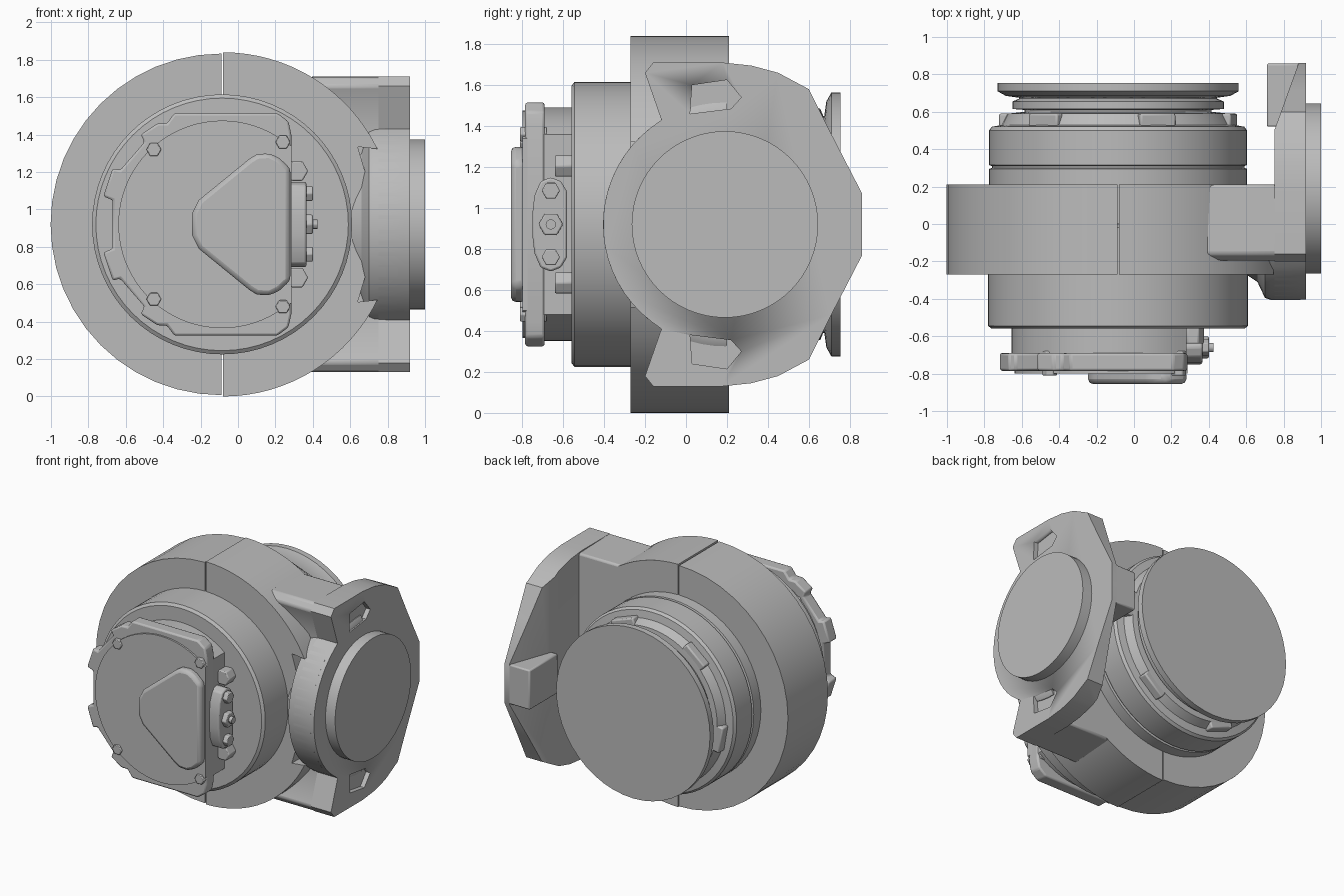
import bpy, bmesh, math
from mathutils import Vector, Matrix

cube = bpy.data.objects.get("Cube")
if cube:
    bpy.data.objects.remove(cube, do_unlink=True)

grey = bpy.data.materials.new("cast grey")
grey.use_nodes = True
GREY = (0.5, 0.5, 0.5, 1)
grey.diffuse_color = GREY
grey.node_tree.nodes["Principled BSDF"].inputs["Base Color"].default_value = GREY

CX, CZ = -0.085, 0.92      # main drum axis, along y
HY = 0.19                  # side hub axis, along x


def finish(bm, name, bevel=0.0, angle=30):
    bmesh.ops.recalc_face_normals(bm, faces=bm.faces)
    mesh = bpy.data.meshes.new(name)
    bm.to_mesh(mesh)
    bm.free()
    mesh.materials.append(grey)
    ob = bpy.data.objects.new(name, mesh)
    bpy.context.collection.objects.link(ob)
    if bevel:
        mod = ob.modifiers.new("Bevel", 'BEVEL')
        mod.width, mod.segments, mod.limit_method = bevel, 2, 'ANGLE'
    bpy.ops.object.select_all(action='DESELECT')
    ob.select_set(True)
    bpy.context.view_layer.objects.active = ob
    bpy.ops.object.shade_smooth_by_angle(angle=math.radians(angle))
    return ob


def lathe_mesh(profile, axis, centre, steps=64):
    """Closed solid from (radius, position along axis) points."""
    bm = bmesh.new()
    d = Vector((1, 0, 0)) if axis == 'x' else Vector((0, 1, 0))
    pts = [(0, profile[0][1])] + profile + [(0, profile[-1][1])]
    vs = [bm.verts.new(Vector(centre) + d * t + Vector((0, 0, r))) for r, t in pts]
    edges = [bm.edges.new(p) for p in zip(vs, vs[1:])]
    bmesh.ops.spin(bm, geom=vs + edges, cent=centre, axis=d, angle=math.tau, steps=steps)
    bmesh.ops.remove_doubles(bm, verts=bm.verts, dist=0.0005)
    return bm


def drum(name, profile, steps=64):
    return finish(lathe_mesh(profile, 'y', (CX, 0, CZ), steps), name)


def prism_mesh(outline, axis, lo, hi):
    """Extrude an outline: (x, z) along y, or (y, z) along x."""
    bm = bmesh.new()
    place = (lambda a, b: (lo, a, b)) if axis == 'x' else (lambda a, b: (a, lo, b))
    face = bm.faces.new([bm.verts.new(place(a, b)) for a, b in outline])
    out = bmesh.ops.extrude_face_region(bm, geom=[face])
    step = Vector((hi - lo, 0, 0)) if axis == 'x' else Vector((0, hi - lo, 0))
    bmesh.ops.translate(bm, vec=step, verts=[v for v in out['geom'] if isinstance(v, bmesh.types.BMVert)])
    return bm


def prism(name, outline, axis, lo, hi, bevel=0.0):
    return finish(prism_mesh(outline, axis, lo, hi), name, bevel)


def mirrored(upper):
    """Complete an outline given from top to middle by mirroring it about CZ."""
    return upper + [(a, 2 * CZ - b) for a, b in reversed(upper)]


def arc(ca, r, start, end, n):
    steps = [math.radians(start + (end - start) * i / n) for i in range(n + 1)]
    return [(ca + r * math.cos(t), CZ + r * math.sin(t)) for t in steps]


def box(name, lo, hi, bevel=0.0):
    (x0, y0, z0), (x1, y1, z1) = lo, hi
    return prism(name, [(x0, z0), (x1, z0), (x1, z1), (x0, z1)], 'y', y0, y1, bevel)


def bolt(name, axis, a, b, lo, hi, r):
    """Hex head with a small round socket stub."""
    hexagon = [(a + r * math.cos(k * math.pi / 3), b + r * math.sin(k * math.pi / 3)) for k in range(6)]
    prism(name, hexagon, axis, lo, hi, r * 0.12)


# Clamp ring: two halves with a narrow split between them
prism("clamp_ring_left_half", arc(CX - 0.004, 0.913, 90, 270, 24), 'y', -0.27, 0.21)
prism("clamp_ring_right_half",
      mirrored(arc(CX + 0.004, 0.92, 90, 26, 16) + [(0.64, 1.335), (0.68, 1.2), (0.7, 1.0)]),
      'y', -0.27, 0.21)

# Main drum, front and back, with the stepped rear neck and end disc
drum("front_drum", [(0.66, 0), (0.695, -0.02), (0.695, -0.545), (0.675, -0.56)])
drum("rear_drum", [(0.69, 0), (0.69, 0.295), (0.675, 0.3), (0.675, 0.31), (0.69, 0.315),
                   (0.69, 0.5), (0.675, 0.52), (0.62, 0.53), (0.59, 0.59), (0.5, 0.6)])
drum("rear_neck", [(0.5, 0.55), (0.5, 0.61), (0.565, 0.615), (0.565, 0.655), (0.53, 0.67), (0.53, 0.7)])
drum("rear_disc", [(0.53, 0.675), (0.6, 0.685), (0.645, 0.71), (0.645, 0.755)], 48)

# Tabs around the rear shoulder
for k in range(6):
    bm = bmesh.new()
    bmesh.ops.create_cube(bm, size=1)
    bmesh.ops.scale(bm, vec=(0.2, 0.07, 0.07), verts=bm.verts)
    bmesh.ops.translate(bm, vec=(0, 0.555, 0.595), verts=bm.verts)
    bmesh.ops.rotate(bm, cent=(0, 0, 0), matrix=Matrix.Rotation(math.radians(60 * k + 20), 3, 'Y'), verts=bm.verts)
    bmesh.ops.translate(bm, vec=(CX, 0, CZ), verts=bm.verts)
    finish(bm, "rear_tab", 0.01)

# Arm body joining the ring to the side flange
prism("arm_body", mirrored([(0.21, 1.7), (-0.16, 1.71), (-0.2, 1.66), (-0.12, 1.44), (-0.15, 1.2)]),
      'x', 0.38, 0.8, 0.015)

# Side flange plate, rear edge sloped off on its inner side
plate_outline = mirrored([(0.86, 1.07), (0.71, 1.36), (0.6, 1.58), (0.45, 1.66), (0.32, 1.695), (0.18, 1.71),
                          (-0.16, 1.71), (-0.2, 1.66), (-0.12, 1.43)] + arc(HY, 0.595, 127, 176, 8))
bm = prism_mesh(plate_outline, 'x', 0.75, 0.92)
bmesh.ops.recalc_face_normals(bm, faces=bm.faces)
cut = bmesh.ops.bisect_plane(bm, geom=bm.verts[:] + bm.edges[:] + bm.faces[:],
                             plane_co=(0.75, 0.5, 0), plane_no=(-0.36, 0.13, 0), clear_outer=True)
bmesh.ops.holes_fill(bm, edges=[e for e in bm.edges if e.is_boundary])
plate = finish(bm, "flange_plate")

# Shallow pockets in the plate face
pocket = [(0.03, 1.6), (0.2, 1.625), (0.27, 1.54), (0.22, 1.485), (0.02, 1.46)]
for side, outline in (("upper", pocket), ("lower", [(a, 2 * CZ - b) for a, b in pocket])):
    cutter = prism(side + "_pocket_cutter", outline, 'x', 0.885, 1.0)
    cutter.hide_render = True
    cutter.hide_viewport = True
    mod = plate.modifiers.new(side + " pocket", 'BOOLEAN')
    mod.object, mod.operation, mod.solver = cutter, 'DIFFERENCE', 'EXACT'

# Front half of the hub behind the plate, the face disc and the rear stop block
bm = lathe_mesh([(0.46, 0.6), (0.5, 0.66), (0.585, 0.7), (0.595, 0.73), (0.595, 0.89), (0.56, 0.91)], 'x', (0, HY, CZ))
bmesh.ops.bisect_plane(bm, geom=bm.verts[:] + bm.edges[:] + bm.faces[:],
                       plane_co=(0, 0.2, 0), plane_no=(0, 1, 0), clear_outer=True)
bmesh.ops.holes_fill(bm, edges=[e for e in bm.edges if e.is_boundary])
finish(bm, "flange_hub")
finish(lathe_mesh([(0.455, 0.85), (0.455, 1.0)], 'x', (0, HY, CZ)), "flange_face_disc")
box("rear_stop_block", (0.71, 0.52, 0.77), (0.9, 0.858, 1.07), 0.01)

# Front cover: neck, lugged rim, flat lid and raised triangular boss
neck = mirrored([(0.28, 1.36)] + arc(CX, 0.57, 52, 180, 24)[1:])
prism("cover_neck", neck, 'y', -0.7, -0.55)
rim = mirrored([(0.285, 1.4), (0.27, 1.47), (0.21, 1.515), (-0.34, 1.515), (-0.38, 1.46), (-0.43, 1.46), (-0.52, 1.4),
                (-0.5, 1.36), (-0.63, 1.21), (-0.67, 1.22), (-0.72, 1.07), (-0.67, 1.05)])
prism("cover_rim", rim, 'y', -0.785, -0.69, 0.012)
lid = mirrored([(0.285, 1.34)] + arc(CX, 0.555, 49, 178, 28)[1:])
prism("cover_lid", lid, 'y', -0.798, -0.75)
boss = mirrored([(0.28, 1.22), (0.22, 1.275), (0.17, 1.3), (0.1, 1.295), (0.06, 1.27), (-0.21, 1.05), (-0.245, 0.98)])
prism("cover_boss", boss, 'y', -0.855, -0.78, 0.025)

# Cover bolts and the larger drum bolts, mirrored top and bottom
for z_up in (1, -1):
    for x, dz in ((-0.45, 0.4), (0.24, 0.44)):
        bolt("cover_bolt", 'y', x, CZ + z_up * dz, -0.81, -0.68, 0.04)
    bolt("drum_bolt", 'y', 0.315, CZ + z_up * 0.285, -0.64, -0.55, 0.06)

# Connector plate on the flat side of the cover
connector = mirrored([(-0.58, 1.08), (-0.61, 1.13), (-0.66, 1.15), (-0.71, 1.13), (-0.74, 1.06), (-0.75, 0.97)])
prism("connector_plate", connector, 'x', 0.26, 0.365, 0.01)
for z, r in ((1.085, 0.045), (CZ, 0.06), (0.76, 0.045)):
    bolt("connector_nut", 'x', -0.66, z, 0.36, 0.4, r)
finish(lathe_mesh([(0.025, 0.38), (0.025, 0.425)], 'x', (0, -0.66, CZ), 12), "connector_pin")
